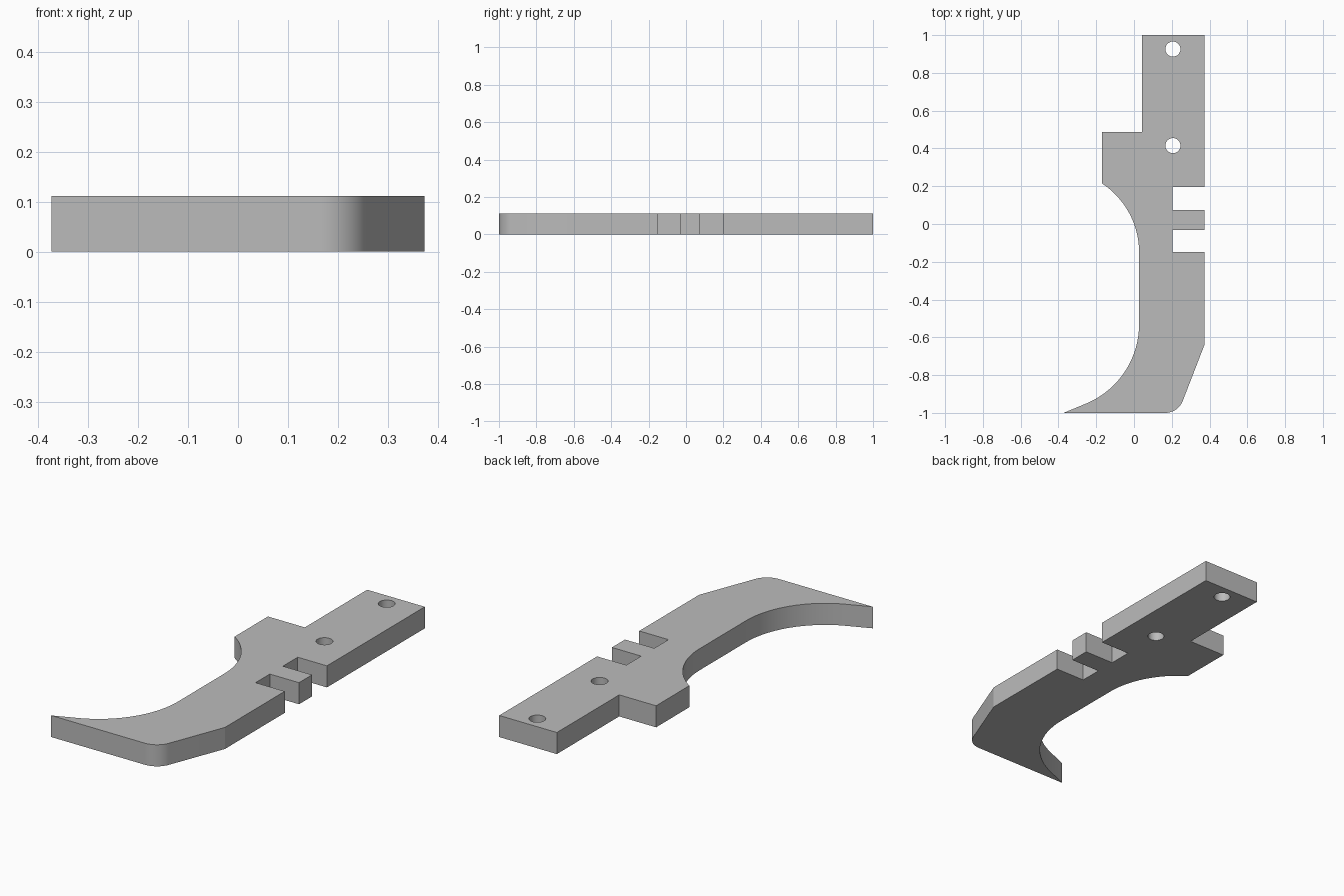
import bpy
import bmesh
from math import cos, sin, radians

cube = bpy.data.objects.get("Cube")
if cube:
    bpy.data.objects.remove(cube, do_unlink=True)

THICKNESS = 0.112
HOLE_RADIUS = 0.04


def arc(cx, cy, radius, start, end, steps=16):
    """Points along an arc, angles in degrees."""
    angles = [radians(start + (end - start) * i / steps) for i in range(steps + 1)]
    return [(cx + radius * cos(a), cy + radius * sin(a)) for a in angles]


def add_loop(bm, points):
    verts = [bm.verts.new((x, y, 0)) for x, y in points]
    return [bm.edges.new((v, verts[i - 1])) for i, v in enumerate(verts)]


# Outline, clockwise from the rear end of the mounting tongue
right, notch = 0.373, 0.205
outline = [(0.042, 1), (right, 1)]
# Two square notches in the right edge
for top, bottom in ((0.197, 0.075), (-0.032, -0.149)):
    outline += [(right, top), (notch, top), (notch, bottom), (right, bottom)]
# Sloped corner with a rounded heel, then the pointed tip
outline += [(right, -0.64)]
outline += arc(0.165, -0.9, 0.1, -21.5, -90)
outline += [(-right, -1)]
# Hollow inner edge and the square shoulder
outline += arc(-0.429, -0.53, 0.456, -65.5, 0)
outline += arc(-0.41, -0.15, 0.437, 0, 56.6)
outline += [(-0.17, 0.488), (0.042, 0.488)]

# Fill the outline around the two bolt holes and give it thickness
bm = bmesh.new()
edges = add_loop(bm, outline)
for y in (0.926, 0.415):
    edges += add_loop(bm, arc(0.206, y, HOLE_RADIUS, 0, 360, 32)[:-1])
bmesh.ops.triangle_fill(bm, edges=edges, use_beauty=True, normal=(0, 0, 1))
result = bmesh.ops.extrude_face_region(bm, geom=bm.faces[:])
top_verts = [g for g in result["geom"] if isinstance(g, bmesh.types.BMVert)]
bmesh.ops.translate(bm, verts=top_verts, vec=(0, 0, THICKNESS))
bmesh.ops.recalc_face_normals(bm, faces=bm.faces[:])

mesh = bpy.data.meshes.new("hooked_plate")
bm.to_mesh(mesh)
bm.free()
plate = bpy.data.objects.new("hooked_plate", mesh)
bpy.context.collection.objects.link(plate)

# Plain grey material
grey = bpy.data.materials.new("plain_grey")
grey.use_nodes = True
colour = (0.5, 0.5, 0.5, 1)
grey.diffuse_color = colour
grey.node_tree.nodes["Principled BSDF"].inputs["Base Color"].default_value = colour
mesh.materials.append(grey)

# Smooth curves, sharp corners
bpy.ops.object.select_all(action="DESELECT")
plate.select_set(True)
bpy.context.view_layer.objects.active = plate
bpy.ops.object.shade_smooth_by_angle(angle=radians(20))
